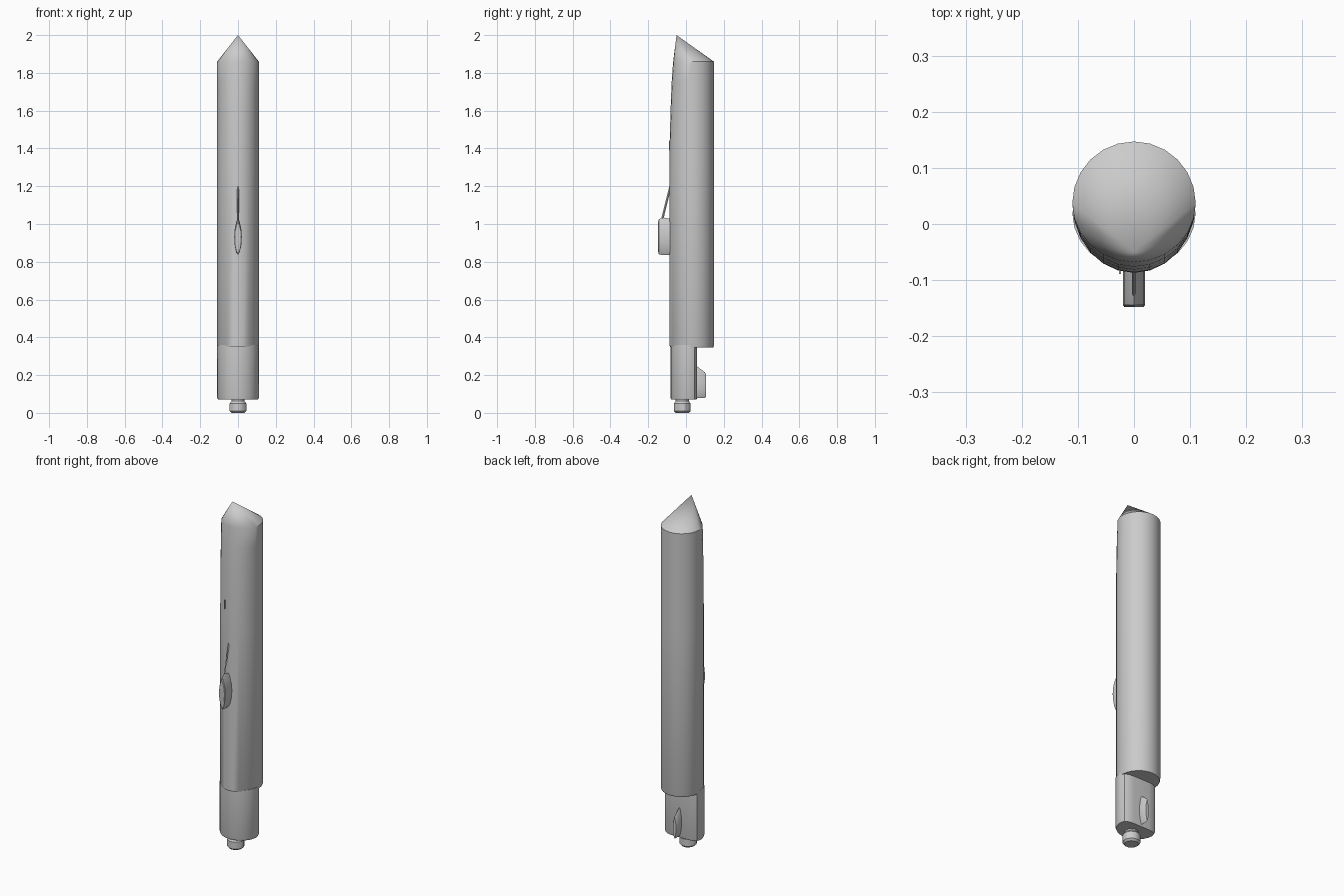
import bpy, bmesh, math

if "Cube" in bpy.data.objects:
    bpy.data.objects.remove(bpy.data.objects["Cube"])


def loft(name, rings, smooth=True):
    """Skin a list of equal-length point rings; a one-point ring makes a tip."""
    bm = bmesh.new()
    vr = [[bm.verts.new(p) for p in r] for r in rings]
    for a, b in zip(vr, vr[1:]):
        n = max(len(a), len(b))
        for i in range(n):
            j = (i + 1) % n
            if len(b) == 1:
                bm.faces.new((a[i], a[j], b[0]))
            else:
                bm.faces.new((a[i], a[j], b[j], b[i]))
    for r in (vr[0], vr[-1]):
        if len(r) > 2:
            bm.faces.new(r)
    bmesh.ops.recalc_face_normals(bm, faces=bm.faces)
    me = bpy.data.meshes.new(name)
    bm.to_mesh(me)
    bm.free()
    ob = bpy.data.objects.new(name, me)
    bpy.context.collection.objects.link(ob)
    if smooth:
        bpy.ops.object.select_all(action='DESELECT')
        ob.select_set(True)
        bpy.context.view_layer.objects.active = ob
        bpy.ops.object.shade_smooth_by_angle(angle=math.radians(30))
    return ob


CY, R = 0.037, 0.11


def hull_ring(z, front, s=1.0, n=24):
    """Round section whose front half is stretched to reach y = front."""
    pts = []
    for i in range(n):
        a = 2 * math.pi * i / n
        y = math.sin(a)
        pts.append((s * R * math.cos(a), CY + s * y * (R if y > 0 else CY - front), z))
    return pts


# Main hull with the front side curving back towards the off-centre nose
loft("hull", [hull_ring(0.345, -0.084, 0.97), hull_ring(0.355, -0.087),
              hull_ring(1.3, -0.087), hull_ring(1.45, -0.086),
              hull_ring(1.62, -0.081), hull_ring(1.75, -0.076),
              hull_ring(1.86, -0.068), [(0, -0.05, 2.0)]])


def tail_ring(z, s=1.0):
    """Rounded front, flat back with sloped corners."""
    back = [(0.11, 0.02), (0.102, 0.045), (0.08, 0.056), (0.05, 0.059)]
    pts = back + [(-x, y) for x, y in reversed(back)]
    for i in range(1, 12):
        a = math.pi + math.pi * i / 12
        pts.append((R * math.cos(a), 0.02 + 0.102 * math.sin(a)))
    return [(x * s, (y + 0.015) * s - 0.015, z) for x, y in pts]


# Cut-back tail section
loft("tail_section", [tail_ring(0.07, 0.96), tail_ring(0.08), tail_ring(0.36)])


# Engine nozzle under the tail
def nozzle_ring(z, r):
    return [(r * math.cos(math.pi * (i + 0.5) / 6),
             -0.02 + r * math.sin(math.pi * (i + 0.5) / 6), z) for i in range(12)]


loft("nozzle", [nozzle_ring(0.0, 0.036), nozzle_ring(0.01, 0.046),
                nozzle_ring(0.05, 0.046), nozzle_ring(0.062, 0.036),
                nozzle_ring(0.08, 0.036)])


def blade_ring(y, z0, z1, half):
    """Lens-shaped slice standing in the xz plane."""
    prof = [(0, 0), (0.1, 0.5), (0.3, 0.9), (0.5, 1), (0.7, 0.85), (0.9, 0.4), (1, 0)]
    right = [(w * half, y, z0 + t * (z1 - z0)) for t, w in prof]
    return right + [(-x, y, z) for x, y, z in right[-2:0:-1]]


# Front sail and rear fin
loft("front_sail", [blade_ring(-0.07, 0.835, 1.025, 0.02),
                    blade_ring(-0.125, 0.835, 1.035, 0.02),
                    blade_ring(-0.144, 0.84, 1.025, 0.02),
                    blade_ring(-0.148, 0.855, 1.01, 0.017)])
loft("rear_fin", [blade_ring(0.05, 0.08, 0.25, 0.013),
                  blade_ring(0.06, 0.08, 0.245, 0.013),
                  blade_ring(0.1, 0.08, 0.215, 0.013),
                  blade_ring(0.105, 0.085, 0.205, 0.01)])

# Thin strut sloping from the sail to the hull
loft("sail_strut", [[(x, y + dy, z) for x, dy in
                     ((-0.004, 0), (0, -0.006), (0.004, 0), (0, 0.006))]
                    for y, z in ((-0.127, 1.02), (-0.08, 1.21))], smooth=False)

# Small raised slit on the front of the hull
loft("hull_slit", [[(x, y, z) for x, y in
                    ((-0.027, -0.089), (-0.023, -0.089), (-0.023, -0.075), (-0.027, -0.075))]
                   for z in (1.39, 1.44)], smooth=False)
